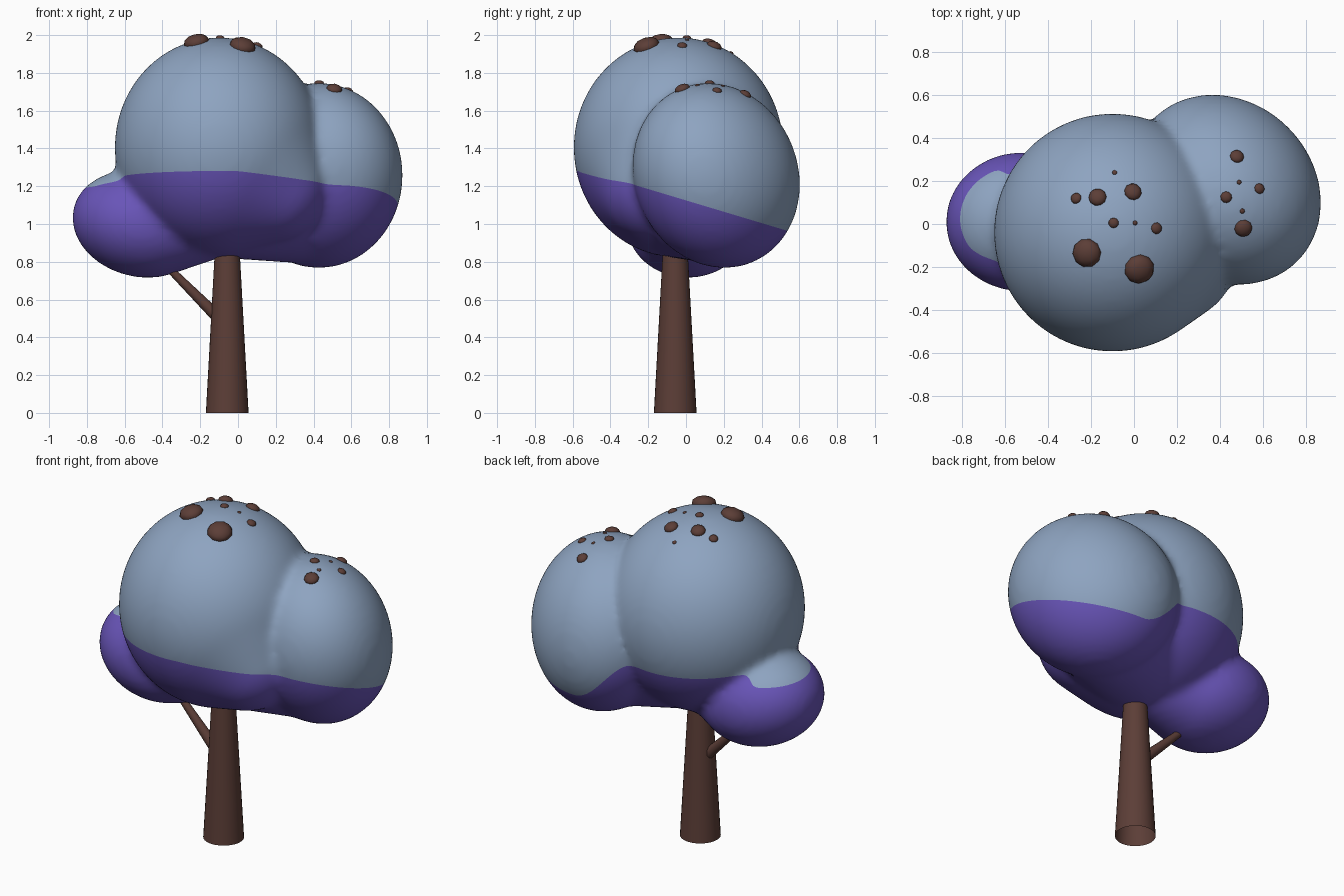
import bpy, bmesh
from mathutils import Vector, Matrix
from mathutils.bvhtree import BVHTree

if "Cube" in bpy.data.objects:
    bpy.data.objects.remove(bpy.data.objects["Cube"])


def material(name, rgb):
    m = bpy.data.materials.new(name)
    m.diffuse_color = (*rgb, 1)
    m.use_nodes = True
    m.node_tree.nodes["Principled BSDF"].inputs["Base Color"].default_value = m.diffuse_color
    return m


blue = material("upper_leaf_blue", (0.27, 0.37, 0.53))
purple = material("lower_leaf_purple", (0.14, 0.09, 0.48))
brown = material("bark_brown", (0.107, 0.048, 0.038))


def add_object(name, bm, mats):
    me = bpy.data.meshes.new(name)
    bm.to_mesh(me)
    bm.free()
    ob = bpy.data.objects.new(name, me)
    bpy.context.collection.objects.link(ob)
    for m in mats:
        me.materials.append(m)
    return ob


def tapered_limb(name, a, b, r1, r2, sides):
    a, b = Vector(a), Vector(b)
    bm = bmesh.new()
    rot = (b - a).to_track_quat('Z', 'Y').to_matrix().to_4x4()
    bmesh.ops.create_cone(bm, cap_ends=False, segments=sides, radius1=r1, radius2=r2,
                          depth=(b - a).length, matrix=Matrix.Translation((a + b) / 2) @ rot)
    for f in bm.faces:
        f.smooth = True
    add_object(name, bm, [brown])


# Trunk (open ends) and side branch
tapered_limb("trunk", (-0.057, -0.057, 0), (-0.057, -0.057, 1.0), 0.113, 0.058, 32)
tapered_limb("branch", (-0.08, -0.05, 0.48), (-0.40, -0.03, 0.80), 0.034, 0.018, 16)

# Canopy masses: each is the hull of one or two ellipsoids (centre, radii)
main = ((-0.10, -0.04, 1.405), (0.553, 0.555, 0.583))
masses = {
    "main": [main, ((0.18, -0.155, 1.2), (0.3, 0.3, 0.3))],
    "right": [((0.428, 0.16, 1.257), (0.443, 0.44, 0.49))],
    "left": [((-0.52, 0.01, 1.0), (0.355, 0.325, 0.285)),
             ((-0.13, -0.04, 1.04), (0.2, 0.2, 0.21))],
    "lower_join": [((-0.08, -0.03, 1.19), (0.37, 0.37, 0.37)),
                   ((0.37, 0.15, 1.15), (0.34, 0.34, 0.36))],
}
# Shears that lean the two side lobes
lean = {
    "right": Matrix(((1, -0.07, 0), (-0.07, 1, -0.09), (0, 0, 1))),
    "left": Matrix(((1, 0, -0.15), (0, 1, 0), (0, 0, 1))),
}
ball = bmesh.new()
bmesh.ops.create_icosphere(ball, subdivisions=5, radius=1)
points = [v.co.copy() for v in ball.verts]
ball.free()
bm = bmesh.new()
for name, balls in masses.items():
    shear = lean.get(name, Matrix.Identity(3))
    verts = [bm.verts.new(Vector(c) + shear @ Matrix.Diagonal(r) @ p)
             for c, r in balls for p in points]
    bmesh.ops.convex_hull(bm, input=verts)
bmesh.ops.delete(bm, geom=[v for v in bm.verts if not v.link_faces], context='VERTS')
canopy = add_object("canopy", bm, [blue, purple])

# Fuse and soften the masses
rm = canopy.modifiers.new("fuse", 'REMESH')
rm.mode = 'VOXEL'
rm.voxel_size = 0.02
sm = canopy.modifiers.new("soften", 'SMOOTH')
sm.factor = 0.5
sm.iterations = 16
bpy.context.view_layer.update()
bm = bmesh.new()
bm.from_object(canopy, bpy.context.evaluated_depsgraph_get())
canopy.modifiers.clear()


def smoothstep(t):
    t = min(max(t, 0), 1)
    return t * t * (3 - 2 * t)


def above_line(p):
    """Signed height over the colour boundary."""
    main = 1.24 - 0.07 * p.y - 0.1 * max(0, p.x)
    main -= 0.05 * smoothstep((-0.55 - p.x) / 0.1) * smoothstep((p.y + 0.25) / 0.15)
    right = 1.2 - 0.3 * (p.y + 0.25)
    w = smoothstep((p.x + 0.31 * p.y - 0.2) / 0.35)
    return p.z - (main * (1 - w) + right * w)


# Cut a clean edge along the colour boundary, then colour both sides
cut = []
for e in list(bm.edges):
    a, b = e.verts
    fa, fb = above_line(a.co), above_line(b.co)
    if fa * fb < 0:
        cut.append(bmesh.utils.edge_split(e, a, fa / (fa - fb))[1])
bmesh.ops.connect_verts(bm, verts=cut)
for f in bm.faces:
    f.smooth = True
    f.material_index = 0 if above_line(f.calc_center_median()) > 0 else 1
tree = BVHTree.FromBMesh(bm)
bm.to_mesh(canopy.data)
bm.free()

# Flattened round spots seated on the crown tops (x, y, radius)
main_spots = [
    (-0.09, 0.24, 0.012), (-0.27, 0.12, 0.026), (-0.17, 0.125, 0.042),
    (-0.005, 0.15, 0.041), (-0.095, 0.005, 0.024), (0.005, 0.005, 0.011),
    (0.105, -0.02, 0.027), (-0.22, -0.135, 0.068), (0.025, -0.21, 0.071),
]
right_spots = [
    (0.48, 0.315, 0.033), (0.49, 0.195, 0.011), (0.43, 0.125, 0.027),
    (0.585, 0.165, 0.025), (0.505, 0.06, 0.012), (0.51, -0.02, 0.042),
]
for name, spots in (("main_crown_spots", main_spots), ("right_crown_spots", right_spots)):
    bm = bmesh.new()
    for x, y, r in spots:
        loc, nor, _, _ = tree.ray_cast(Vector((x, y, 3)), Vector((0, 0, -1)))
        m = (Matrix.Translation(loc) @ nor.to_track_quat('Z', 'Y').to_matrix().to_4x4()
             @ Matrix.Diagonal((r, r, r * 0.62, 1)))
        bmesh.ops.create_icosphere(bm, subdivisions=2, radius=1, matrix=m)
    for f in bm.faces:
        f.smooth = True
    add_object(name, bm, [brown])
